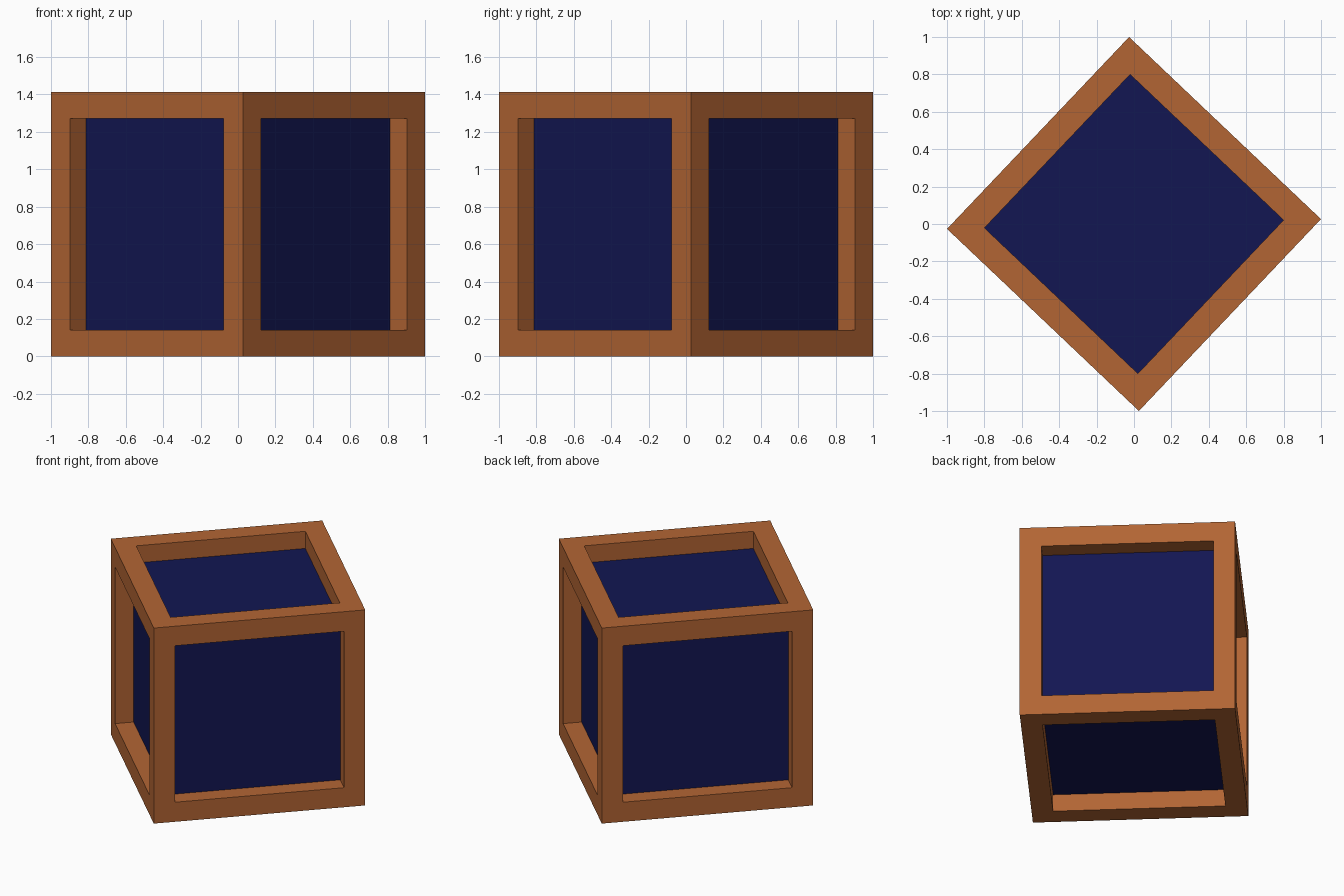
import bpy, bmesh
from math import radians, cos, sqrt
from mathutils import Matrix

if "Cube" in bpy.data.objects:
    bpy.data.objects.remove(bpy.data.objects["Cube"])

TURN = radians(46.5)
SIDE = sqrt(2) / cos(radians(1.5)) * cos(radians(1.5))   # diagonal spans 2 units
BAR = SIDE * 0.1           # frame bar thickness
RECESS = 0.124             # depth of the panels behind the frame


def material(name, rgb):
    mat = bpy.data.materials.new(name)
    mat.diffuse_color = (*rgb, 1)
    mat.use_nodes = True
    mat.node_tree.nodes["Principled BSDF"].inputs["Base Color"].default_value = mat.diffuse_color
    return mat


def finish(bm, name, mat):
    bmesh.ops.recalc_face_normals(bm, faces=bm.faces[:])
    bm.transform(Matrix.Translation((0, 0, SIDE / 2)) @ Matrix.Rotation(TURN, 4, 'Z'))
    mesh = bpy.data.meshes.new(name)
    bm.to_mesh(mesh)
    bm.free()
    mesh.materials.append(mat)
    obj = bpy.data.objects.new(name, mesh)
    bpy.context.collection.objects.link(obj)
    return obj


# Open frame: inset every side, push the openings in until the walls meet
bm = bmesh.new()
bmesh.ops.create_cube(bm, size=SIDE)
sides = bm.faces[:]
bmesh.ops.inset_individual(bm, faces=sides, thickness=BAR, use_even_offset=True)
for side in sides:
    normal = side.normal.copy()
    floor = bmesh.ops.extrude_discrete_faces(bm, faces=[side])["faces"][0]
    bmesh.ops.translate(bm, verts=floor.verts[:], vec=-normal * BAR)
    bmesh.ops.delete(bm, geom=[floor], context='FACES_ONLY')
bmesh.ops.remove_doubles(bm, verts=bm.verts[:], dist=0.001)
finish(bm, "frame", material("wood_brown", (0.45, 0.13, 0.034)))

# Solid core showing through the six openings
bm = bmesh.new()
bmesh.ops.create_cube(bm, size=SIDE - 2 * RECESS)
finish(bm, "core", material("dark_blue", (0.006, 0.008, 0.085)))
